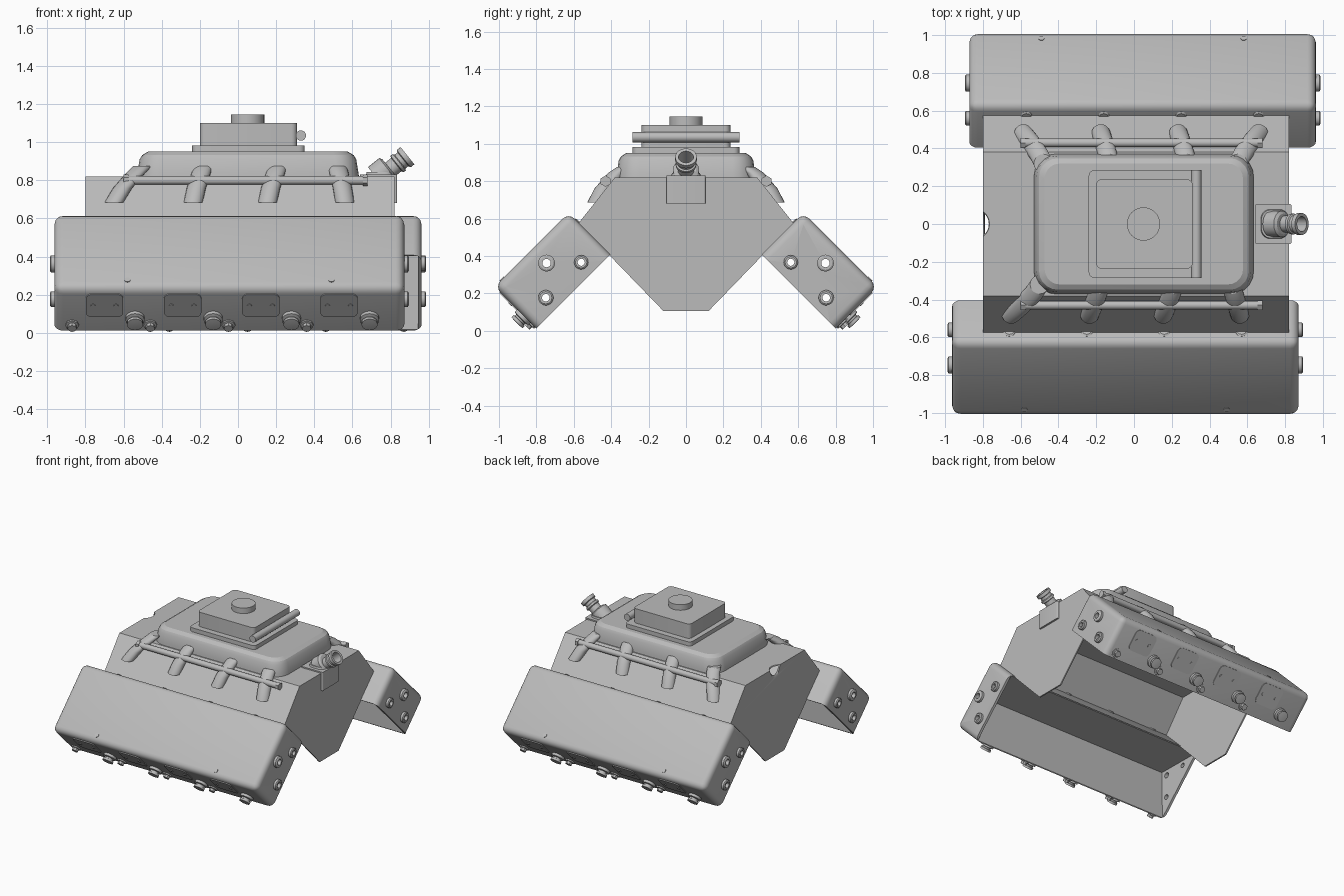
import bpy, bmesh, math
from mathutils import Matrix, Vector

if "Cube" in bpy.data.objects:
    bpy.data.objects.remove(bpy.data.objects["Cube"])

grey = bpy.data.materials.new("cast_grey")
grey.use_nodes = True
COLOUR = (0.5, 0.5, 0.5, 1)
grey.diffuse_color = COLOUR
grey.node_tree.nodes["Principled BSDF"].inputs["Base Color"].default_value = COLOUR


def smooth(ob):
    bpy.ops.object.select_all(action='DESELECT')
    ob.select_set(True)
    bpy.context.view_layer.objects.active = ob
    bpy.ops.object.shade_smooth_by_angle(angle=math.radians(28))


def finish(name, bm, matrix=None):
    bmesh.ops.recalc_face_normals(bm, faces=bm.faces)
    if matrix:
        bm.transform(matrix)
    me = bpy.data.meshes.new(name)
    bm.to_mesh(me)
    bm.free()
    me.materials.append(grey)
    ob = bpy.data.objects.new(name, me)
    bpy.context.collection.objects.link(ob)
    smooth(ob)
    return ob


def modify(ob, kind, **settings):
    mod = ob.modifiers.new(kind, kind)
    for key, value in settings.items():
        setattr(mod, key, value)
    bpy.context.view_layer.objects.active = ob
    bpy.ops.object.modifier_apply(modifier=mod.name)
    smooth(ob)


def cut(ob, cutter, keep=False):
    cutter.hide_render = True
    modify(ob, 'BOOLEAN', operation='DIFFERENCE', object=cutter, solver='EXACT')
    if not keep:
        bpy.data.objects.remove(cutter)


def bridge(bm, lo, hi):
    for i in range(len(lo)):
        j = (i + 1) % len(lo)
        bm.faces.new((lo[i], lo[j], hi[j], hi[i]))


def loft(name, rings, matrix=None, ring=False):
    """Skin a list of point rings; ring closes it on itself instead of capping."""
    bm = bmesh.new()
    loops = [[bm.verts.new(p) for p in points] for points in rings]
    for lo, hi in zip(loops, loops[1:]):
        bridge(bm, lo, hi)
    if ring:
        bridge(bm, loops[-1], loops[0])
    else:
        bm.faces.new(loops[0][::-1])
        bm.faces.new(loops[-1])
    return finish(name, bm, matrix)


def circle(r, centre, seg):
    return [Vector(centre) + Vector((r * math.cos(a), r * math.sin(a), 0))
            for a in (2 * math.pi * i / seg for i in range(seg))]


def lathe(name, profile, base, axis, seg=20, ring=False):
    """Spin (radius, height) points about an axis starting at base."""
    turn = Vector((0, 0, 1)).rotation_difference(Vector(axis)).to_matrix().to_4x4()
    return loft(name, [circle(r, (0, 0, h), seg) for r, h in profile],
                Matrix.Translation(base) @ turn, ring)


def stack(name, cx, layers, matrix=None):
    """Loft rounded rectangles given as (half x, half y, corner, z)."""
    rings = []
    for hx, hy, r, z in layers:
        ring = []
        for k, (sx, sy) in enumerate(((1, 1), (-1, 1), (-1, -1), (1, -1))):
            for i in range(6):
                a = math.pi / 2 * (k + i / 5)
                ring.append((cx + sx * (hx - r) + r * math.cos(a),
                             sy * (hy - r) + r * math.sin(a), z))
        rings.append(ring)
    return loft(name, rings, matrix)


def block_mesh(name, solid):
    bm = bmesh.new()
    outline = [(-.575, .575), (-.38, .82), (.38, .82), (.575, .575), (.12, .105), (-.12, .105)]
    ends = [[bm.verts.new((x, y, z)) for y, z in outline] for x in (-.8, .82)]
    bm.faces.new(ends[0])
    bm.faces.new(ends[1][::-1])
    for i in range(6 if solid else 3):
        j = (i + 1) % 6
        bm.faces.new((ends[0][j], ends[0][i], ends[1][i], ends[1][j]))
    return finish(name, bm)


# Engine block: hollow, open underneath, with full end plates
block = block_mesh("engine_block", False)
modify(block, 'SOLIDIFY', thickness=.012, offset=-1)
cut(block, lathe("notch_cutter", [(.085, -.1), (.085, .4)], (-.93, 0, .66), (.45, 0, 1), 32))

# Intake plenum and the stacked parts above it
stack("plenum", .052, [(.582, .372, .12, .815), (.58, .37, .12, .84), (.568, .36, .11, .91),
                       (.555, .348, .1, .932), (.525, .32, .08, .95)])
stack("carburettor_gasket", .055, [(.295, .285, .03, .945), (.295, .285, .03, .983)])
stack("carburettor_body", .055, [(.255, .237, .03, .98), (.255, .237, .03, 1.1)])
lathe("top_cap", [(.088, 0), (.088, .05)], (.05, 0, 1.095), (0, 0, 1), 32)
lathe("cross_rod", [(.027, 0), (.027, .57)], (.33, -.285, 1.035), (0, 1, 0))

# Coolant neck at the left end
stack("neck_pad", .738, [(.097, .105, .01, .68), (.097, .105, .01, .83)])
stack("neck_base", .745, [(.075, .08, .05, .82), (.07, .075, .05, .845)])
lathe("neck_elbow", [(.07, 0), (.07, .075), (.055, .085)], (.725, 0, .815), (.75, 0, .6), 24)
lathe("neck_pipe", [(.044, 0), (.044, .1), (.055, .105), (.055, .12), (.046, .125),
                    (.046, .145), (.058, .15), (.058, .175), (.04, .175), (.04, .05)],
      (.752, 0, .82), (.75, 0, .6), 24)

# Fuel rails, and intake runners trimmed flush to the block's shoulders
trim = block_mesh("trim_cutter", True)
for side, lows, highs in ((-1, (-.65, -.235, .155, .56), (-.5, -.18, .21, .52)),
                          (1, (-.585, -.175, .235, .66), (-.48, -.13, .28, .55))):
    lathe("fuel_rail", [(.023, 0), (.023, 1.28)], (-.6, side * .43, .8), (1, 0, 0))
    for x in (-.6, .655):
        lathe("rail_end", [(.03, 0), (.03, .025)], (x, side * .43, .8), (1, 0, 0), 6)
    for lo, hi in zip(lows, highs):
        path = [(hi, side * .32, .875), (hi * .8 + lo * .2, side * .365, .845),
                (hi * .3 + lo * .7, side * .44, .76), (lo, side * .478, .685)]
        cut(loft("intake_runner", [circle(.05, p, 20) for p in path]), trim, keep=True)
bpy.data.objects.remove(trim)

# Cylinder heads: local x along the engine, y across the port face, z up the cover
c = math.sqrt(.5)
FRAME = Matrix(((1, 0, 0, 0), (0, c, -c, .8), (0, c, c, .012), (0, 0, 0, 1)))
DEEP, TALL, X0, X1, WALL = .316, .56, -.872, .963, .02
for label, turn in (("back", Matrix()), ("front", Matrix.Rotation(math.pi, 4, 'Z'))):
    M = turn @ FRAME

    def at(x, t, w):
        return M @ Vector((x, t, w))

    def way(x, t, w):
        return M.to_3x3() @ Vector((x, t, w))

    # Rounded body with sharp edges around the mating side
    bm = bmesh.new()
    bmesh.ops.create_cube(bm, size=1)
    bm.transform(Matrix.Translation(((X0 + X1) / 2, DEEP / 2, TALL / 2))
                 @ Matrix.Diagonal((X1 - X0, DEEP, TALL, 1)))
    rounded = [e for e in bm.edges if max(v.co.y for v in e.verts) > DEEP / 2]
    bmesh.ops.bevel(bm, geom=rounded, offset=.045, segments=4, profile=.5, affect='EDGES')
    head = finish(label + "_head", bm, M)

    # Right-angled hollow between the two end walls
    notch = [(-.02, -.012), (TALL / 2, TALL / 2), (-.02, TALL + .012)]
    cut(head, loft("hollow_cutter", [[(x, t, w) for t, w in notch]
                                     for x in (X0 + WALL, X1 - WALL)], M))

    # End bosses with through holes
    for t, w, r in ((.081, .42, .038), (.209, .286, .045), (.081, .152, .041)):
        for x, s in ((X0, -1), (X1, 1)):
            cut(head, lathe("hole_cutter", [(r / 2, -.05), (r / 2, .05)], at(x, t, w), way(s, 0, 0)))
            lathe(label + "_end_boss", [(r / 2, 0), (r, 0), (r, .018), (r * .8, .024), (r / 2, .024)],
                  at(x, t, w), way(s, 0, 0), ring=True)

    # Port flanges, plugs and studs repeat once per cylinder
    down = way(0, 0, -1)
    for i in range(4):
        step = -.41 * i
        flange = M @ Matrix.Translation((0, .19, 0))
        stack(label + "_port_flange", .7 + step,
              [(.098, .085, .035, .002), (.098, .085, .035, -.006)], flange)
        for dx in (-.06, .06):
            lathe(label + "_flange_bolt", [(.013, 0), (.013, .01)],
                  at(.7 + step + dx, .19, 0), down, 10)
        lathe(label + "_plug", [(.05, 0), (.05, .022), (.034, .026), (.034, .036),
                                (.042, .038), (.042, .054), (.02, .056)],
              at(.54 + step, .095, .003), down, 16)
        lathe(label + "_stud", [(.036, 0), (.036, .012), (.024, .014), (.024, .034)],
              at(.87 + step, .045, .003), down, 8)
        lathe(label + "_top_bolt", [(.03, 0), (.03, .016), (.022, .022)],
              at(.66 + step, .24, TALL - .015), way(0, 0, 1), 16)
    for x in (.58, -.49):
        lathe(label + "_cover_screw", [(.016, 0), (.016, .008)],
              at(x, DEEP - .004, .058), way(0, 1, 0), 12)
